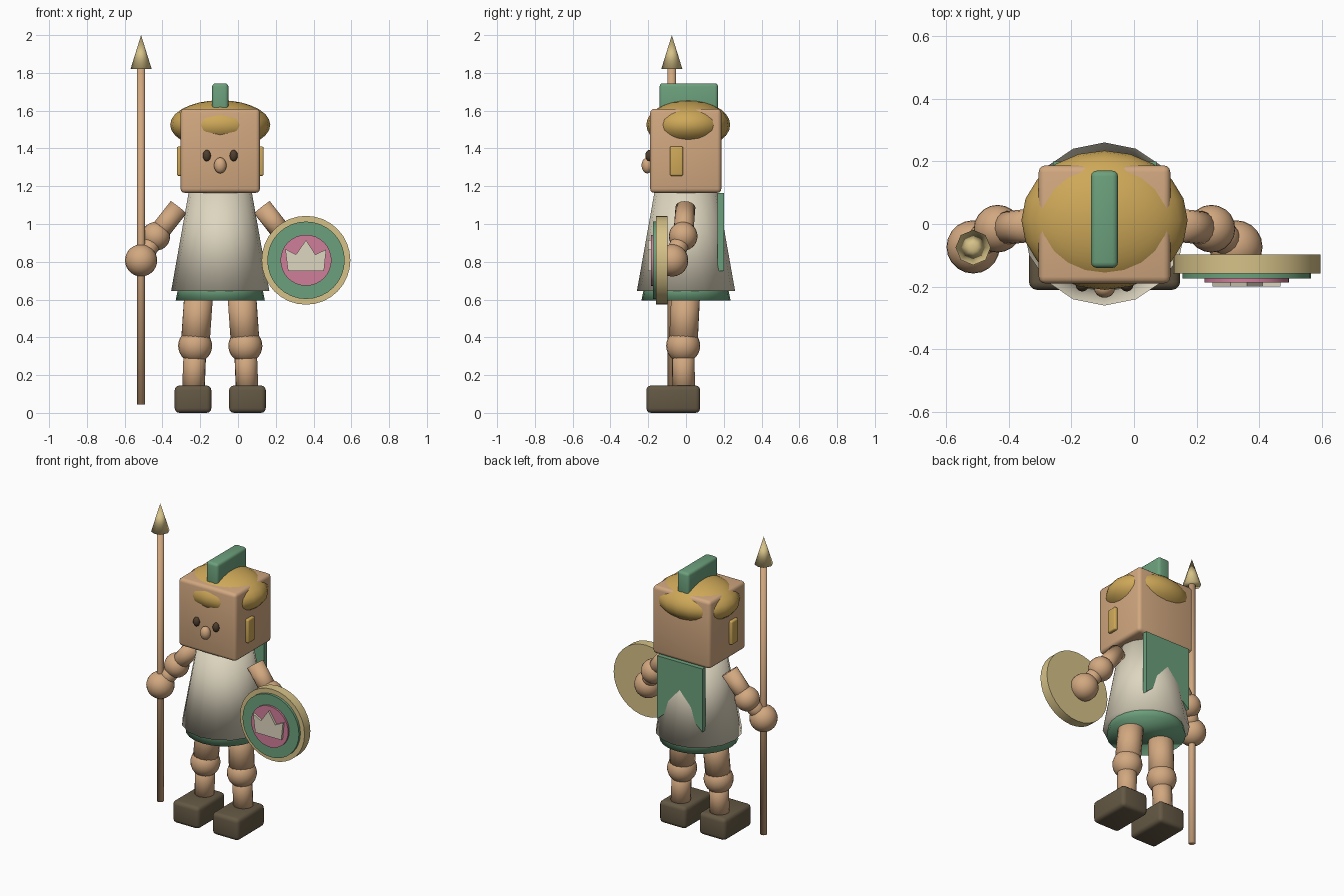
import bpy, bmesh, math
from mathutils import Matrix, Vector

cube = bpy.data.objects.get("Cube")
if cube:
    bpy.data.objects.remove(cube, do_unlink=True)

MID = -0.094  # body centre line


def material(name, *srgb):
    lin = [((c / 255 + 0.055) / 1.055) ** 2.4 for c in srgb] + [1]
    m = bpy.data.materials.new(name)
    m.use_nodes = True
    m.diffuse_color = lin
    m.node_tree.nodes["Principled BSDF"].inputs["Base Color"].default_value = lin
    return m


skin = material("warm tan", 210, 168, 128)
gold = material("helmet gold", 206, 168, 88)
pale = material("pale brass", 214, 194, 136)
green = material("sage green", 108, 160, 124)
cream = material("cream cloth", 222, 214, 192)
boot = material("boot brown", 100, 88, 68)
dark = material("dark eye", 78, 62, 46)
pink = material("rose pink", 208, 126, 154)


def finish(name, bm, mat, smooth=True):
    bmesh.ops.recalc_face_normals(bm, faces=bm.faces)
    me = bpy.data.meshes.new(name)
    bm.to_mesh(me)
    bm.free()
    me.materials.append(mat)
    for p in me.polygons:
        p.use_smooth = smooth
    ob = bpy.data.objects.new(name, me)
    bpy.context.collection.objects.link(ob)
    return ob


def ball(name, centre, radii, mat, seg=20):
    bm = bmesh.new()
    mtx = Matrix.Translation(centre) @ Matrix.Diagonal((*radii, 1))
    bmesh.ops.create_uvsphere(bm, u_segments=seg, v_segments=14, radius=1, matrix=mtx)
    return finish(name, bm, mat)


def rod(name, a, b, r1, r2, mat, seg=16):
    """Capped cone or cylinder running from a to b."""
    a, b = Vector(a), Vector(b)
    d = b - a
    turn = Matrix() if d.x == d.y == 0 and d.z > 0 else d.to_track_quat("Z", "Y").to_matrix().to_4x4()
    bm = bmesh.new()
    bmesh.ops.create_cone(bm, cap_ends=True, segments=seg, radius1=r1, radius2=r2,
                          depth=d.length, matrix=Matrix.Translation((a + b) / 2) @ turn)
    return finish(name, bm, mat)


def box(name, low, high, mat, bevel):
    low, high = Vector(low), Vector(high)
    bm = bmesh.new()
    mtx = Matrix.Translation((low + high) / 2) @ Matrix.Diagonal((*(high - low), 1))
    bmesh.ops.create_cube(bm, size=1, matrix=mtx)
    bmesh.ops.bevel(bm, geom=bm.edges[:], offset=bevel, segments=3, profile=0.5, affect="EDGES")
    ob = finish(name, bm, mat)
    bpy.ops.object.select_all(action="DESELECT")
    ob.select_set(True)
    bpy.context.view_layer.objects.active = ob
    bpy.ops.object.shade_smooth_by_angle(angle=math.radians(40))
    return ob


def plate(name, outline, y_front, y_back, mat):
    """Flat x-z outline extruded along y."""
    bm = bmesh.new()
    face = bm.faces.new([bm.verts.new((x, y_front, z)) for x, z in outline])
    out = bmesh.ops.extrude_face_region(bm, geom=[face])
    moved = [v for v in out["geom"] if isinstance(v, bmesh.types.BMVert)]
    bmesh.ops.translate(bm, verts=moved, vec=(0, y_back - y_front, 0))
    return finish(name, bm, mat, smooth=False)


# Head and helmet
box("head", (MID - 0.21, -0.19, 1.165), (MID + 0.21, 0.187, 1.61), skin, 0.022)
ball("helmet", (MID, 0.012, 1.525), (0.265, 0.222, 0.13), gold)
box("helmet_crest", (MID - 0.043, -0.14, 1.57), (MID + 0.043, 0.17, 1.745), green, 0.018)
ball("nose", (MID, -0.205, 1.31), (0.033, 0.03, 0.042), skin)

# Tunic with its underskirt
rod("tunic", (MID, 0, 0.645), (MID, 0, 1.18), 0.26, 0.165, cream)
rod("underskirt", (MID, 0, 0.595), (MID, 0, 0.7), 0.236, 0.215, green, 24)

# Swallow-tailed cape
plate("cape", [(MID - 0.165, 1.165), (MID + 0.165, 1.165), (MID + 0.165, 0.75),
               (MID, 0.89), (MID - 0.165, 0.75)], 0.167, 0.2, green)

# Paired parts
for side, s in (("right", -1), ("left", 1)):
    def at(x, y, z):
        return (MID + s * x, y, z)

    ball(side + "_eye", at(0.071, -0.195, 1.362), (0.021, 0.02, 0.03), dark)
    cx = MID + s * 0.215
    box(side + "_ear_guard", (cx - 0.015, -0.086, 1.255), (cx + 0.015, -0.015, 1.41), gold, 0.009)

    shoulder, elbow, hand = at(0.221, -0.003, 1.088), at(0.341, -0.015, 0.935), at(0.419, -0.073, 0.807)
    rod(side + "_upper_arm", shoulder, elbow, 0.053, 0.053, skin)
    ball(side + "_elbow", elbow, (0.076,) * 3, skin)
    rod(side + "_forearm", elbow, hand, 0.05, 0.05, skin)
    ball(side + "_hand", hand, (0.085,) * 3, skin)

    hip, knee, ankle = at(0.112, 0, 0.66), at(0.133, -0.015, 0.355), at(0.143, -0.012, 0.1)
    rod(side + "_thigh", hip, knee, 0.077, 0.077, skin)
    ball(side + "_knee", knee, (0.09,) * 3, skin)
    rod(side + "_shin", knee, ankle, 0.06, 0.06, skin)
    fx = MID + s * 0.144
    box(side + "_boot", (fx - 0.097, -0.21, 0), (fx + 0.097, 0.075, 0.145), boot, 0.025)

# Spear
sx, sy = MID - 0.419, -0.075
rod("spear_shaft", (sx, sy, 0.045), (sx, sy, 1.83), 0.022, 0.022, skin, 10)
rod("spear_tip", (sx, sy, 1.82), (sx, sy, 2), 0.056, 0, pale, 8)

# Round shield in stacked layers, with a crown emblem
cx, cz = 0.36, 0.808
for name, back, front, r, mat in (("shield_rim", -0.098, -0.158, 0.235, pale),
                                  ("shield_field", -0.14, -0.174, 0.205, green),
                                  ("shield_boss", -0.16, -0.186, 0.135, pink)):
    disc = rod(name, (cx, back, cz), (cx, front, cz), r, r, mat, 32)
    for p in disc.data.polygons:
        p.use_smooth = len(p.vertices) == 4
    disc.data.set_sharp_from_angle(angle=math.radians(40))
crown = [(-0.095, -0.058), (0.095, -0.058), (0.107, 0.058), (0.05, 0.03),
         (0, 0.107), (-0.053, 0.03), (-0.11, 0.06)]
plate("shield_crown", [(cx + x, cz + z) for x, z in crown], -0.2, -0.18, cream)
